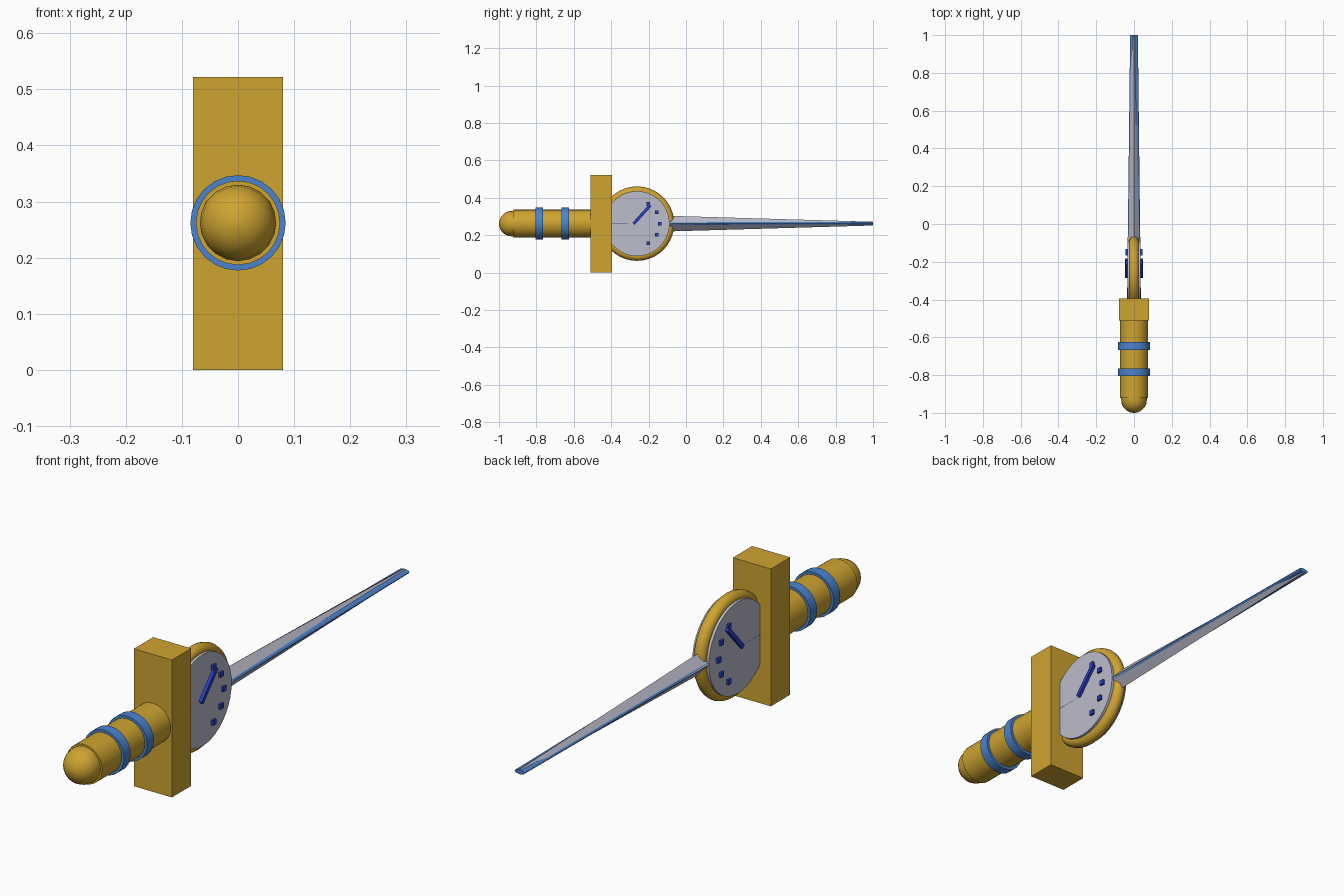
import bpy, math
from mathutils import Vector

if "Cube" in bpy.data.objects:
    bpy.data.objects.remove(bpy.data.objects["Cube"])

ZC = 0.262      # height of the sword axis
YC = -0.262     # dial centre


def material(name, rgb):
    m = bpy.data.materials.new(name)
    m.diffuse_color = (*rgb, 1)
    m.use_nodes = True
    m.node_tree.nodes["Principled BSDF"].inputs["Base Color"].default_value = m.diffuse_color
    return m


GOLD = material("gold", (0.62, 0.37, 0.03))
STEEL = material("steel grey", (0.50, 0.51, 0.60))
BLUE = material("mid blue", (0.07, 0.23, 0.62))
ROYAL = material("royal blue", (0.02, 0.05, 0.55))


def build(name, verts, faces, mat, smooth=False):
    me = bpy.data.meshes.new(name)
    me.from_pydata(verts, [], faces)
    me.materials.append(mat)
    ob = bpy.data.objects.new(name, me)
    bpy.context.collection.objects.link(ob)
    if smooth:
        bpy.ops.object.select_all(action='DESELECT')
        ob.select_set(True)
        bpy.context.view_layer.objects.active = ob
        bpy.ops.object.shade_smooth_by_angle(angle=math.radians(35))
    return ob


def loft(name, sections, sides, mat, smooth=False):
    """Elliptical sections (y, half width x, half height z) joined along y."""
    verts, faces = [], []
    for y, rx, rz in sections:
        for i in range(sides):
            a = 2 * math.pi * i / sides
            verts.append((rx * math.cos(a), y, ZC + rz * math.sin(a)))
    for k in range(len(sections) - 1):
        for i in range(sides):
            j = (i + 1) % sides
            faces.append((k * sides + i, (k + 1) * sides + i,
                          (k + 1) * sides + j, k * sides + j))
    faces.append(tuple(range(sides)))
    faces.append(tuple(reversed(range(len(verts) - sides, len(verts)))))
    return build(name, verts, faces, mat, smooth)


def box(name, centre, size, mat, tilt=0.0):
    """Box turned by tilt about the x axis."""
    c, s = math.cos(tilt), math.sin(tilt)
    verts = []
    for x in (-.5, .5):
        for y in (-.5, .5):
            for z in (-.5, .5):
                px, py, pz = x * size[0], y * size[1], z * size[2]
                verts.append(Vector(centre) + Vector((px, py * c - pz * s, py * s + pz * c)))
    faces = [(0, 1, 3, 2), (4, 6, 7, 5), (0, 4, 5, 1), (2, 3, 7, 6), (0, 2, 6, 4), (1, 5, 7, 3)]
    return build(name, verts, faces, mat)


# Handle: guard, grip, bands and rounded pommel
box("guard", (0, -0.453, ZC - 0.001), (0.16, 0.116, 0.522), GOLD)
loft("grip", [(-0.922, .075, .075), (-0.48, .075, .075)], 24, GOLD, True)
for n, y in enumerate((-0.785, -0.646)):
    loft(f"grip_band_{n + 1}", [(y - .02, .085, .085), (y + .02, .085, .085)], 24, BLUE, True)
R = 0.068
dome = [(-0.932 - R * math.sin(t), R * math.cos(t), R * math.cos(t))
        for t in [math.radians(d) for d in (86, 72, 54, 36, 18, 0)]]
loft("pommel", dome + [(-0.91, R, R)], 20, GOLD, True)

# Dial disc lying in the y-z plane
N = 40
ring = [(YC + .174 * math.cos(2 * math.pi * i / N), ZC + .174 * math.sin(2 * math.pi * i / N))
        for i in range(N)]
verts = [(x, y, z) for x in (-.035, .035) for y, z in ring]
faces = [tuple(reversed(range(N))), tuple(range(N, 2 * N))]
faces += [(i, (i + 1) % N, N + (i + 1) % N, N + i) for i in range(N)]
build("dial", verts, faces, STEEL, True)

# Gold rim around the dial
bpy.ops.mesh.primitive_torus_add(major_radius=.174, minor_radius=.025, major_segments=40,
                                 minor_segments=12, location=(0, YC, ZC),
                                 rotation=(0, math.pi / 2, 0))
rim = bpy.context.object
rim.name = "dial_rim"
rim.data.materials.append(GOLD)
bpy.ops.object.shade_smooth_by_angle(angle=math.radians(35))

# Hour marks and hand, showing on both faces of the dial
for side, label in ((1, "right"), (-1, "left")):
    for n, deg in enumerate((-60, -30, 0, 30, 60)):
        a = math.radians(deg)
        box(f"hour_mark_{label}_{n + 1}",
            (side * .037, YC + .121 * math.cos(a), ZC + .121 * math.sin(a)),
            (.014, .019, .019), ROYAL)
    box(f"dial_hand_{label}", (side * .040, -0.235, ZC + .049), (.014, .135, .016),
        ROYAL, math.radians(48))

# Tapering diamond blade with a blue core showing along its ridges
loft("blade", [(-0.10, .0335, .042), (0.998, .019, .010)], 4, STEEL)
loft("blade_core", [(-0.42, .0367, .014), (1.0, .0205, .008)], 12, BLUE)
